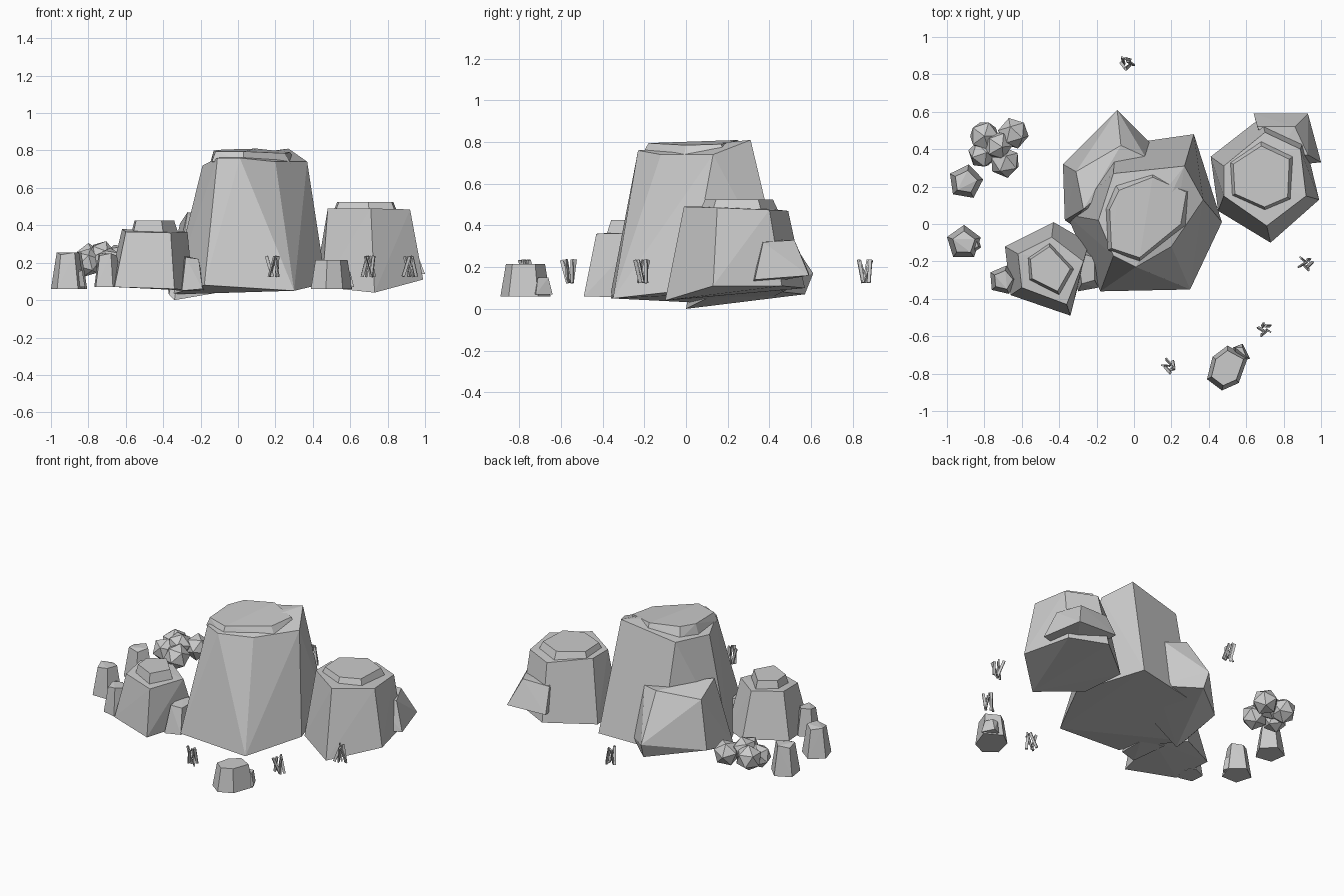
import bpy, bmesh, math, random
from mathutils import Vector, Matrix

random.seed(4)
stone = bpy.data.materials.new("stone_grey")
stone.diffuse_color = (0.6, 0.6, 0.6, 1)


def finish(name, bm):
    bmesh.ops.recalc_face_normals(bm, faces=bm.faces[:])
    me = bpy.data.meshes.new(name)
    bm.to_mesh(me)
    bm.free()
    me.materials.append(stone)
    ob = bpy.data.objects.new(name, me)
    bpy.context.collection.objects.link(ob)
    return ob


def hull(name, pts):
    """Faceted rock: convex hull of a few corner points."""
    bm = bmesh.new()
    vs = [bm.verts.new(p) for p in pts]
    res = bmesh.ops.convex_hull(bm, input=vs)
    junk = [e for e in set(res["geom_interior"] + res["geom_unused"])
            if isinstance(e, bmesh.types.BMVert) and e.is_valid]
    bmesh.ops.delete(bm, geom=junk, context='VERTS')
    bmesh.ops.dissolve_limit(bm, angle_limit=0.02, verts=bm.verts[:], edges=bm.edges[:])
    return finish(name, bm)


def cap(name, outline, z0, z1, shrink=0.88):
    """Low raised slab on top of a rock."""
    cx = sum(p[0] for p in outline) / len(outline)
    cy = sum(p[1] for p in outline) / len(outline)
    top = [(cx + (x - cx) * shrink, cy + (y - cy) * shrink, z1) for x, y in outline]
    hull(name, [(x, y, z0) for x, y in outline] + top)


# Central tall rock with its cap
hull("main_rock", [
    (-0.18, -0.36, 0.08), (0.30, -0.35, 0.05), (0.47, 0.01, 0.09), (0.32, 0.48, 0.09),
    (-0.10, 0.42, 0.06), (-0.36, 0.05, 0.03),
    (-0.19, 0.02, 0.72), (-0.11, 0.27, 0.74), (0.27, 0.31, 0.81), (0.37, 0.13, 0.74),
    (0.20, -0.12, 0.74), (0.01, -0.23, 0.76), (-0.11, -0.17, 0.76)])
hull("main_rock_cap", [
    (-0.15, 0.08, 0.73), (-0.10, 0.21, 0.73), (0.10, 0.28, 0.74), (0.31, 0.18, 0.73),
    (0.28, -0.01, 0.73), (0.03, -0.21, 0.74), (-0.14, -0.14, 0.74),
    (-0.13, 0.08, 0.80), (-0.08, 0.18, 0.805), (0.10, 0.25, 0.81), (0.28, 0.17, 0.79),
    (0.25, 0.0, 0.785), (0.03, -0.18, 0.795), (-0.12, -0.13, 0.795)])

# Lower rock leaning on the back left of the main one
hull("back_rock", [
    (-0.38, 0.32, 0.10), (-0.09, 0.61, 0.17), (-0.08, 0.57, 0.07), (0.14, 0.38, 0.09),
    (-0.37, 0.02, 0.03), (-0.34, 0.0, 0.0), (-0.05, 0.1, 0.05),
    (-0.31, 0.28, 0.41), (-0.07, 0.42, 0.46), (0.06, 0.36, 0.44), (-0.27, 0.08, 0.47)])

# Right rock, its cap and the wedge behind it
hull("right_rock", [
    (0.41, 0.36, 0.08), (0.68, 0.57, 0.10), (0.91, 0.46, 0.11), (0.99, 0.13, 0.11),
    (0.73, -0.10, 0.04), (0.45, 0.07, 0.07),
    (0.48, 0.31, 0.49), (0.70, 0.49, 0.47), (0.89, 0.40, 0.475), (0.92, 0.15, 0.485),
    (0.71, -0.01, 0.49), (0.48, 0.15, 0.49)])
cap("right_rock_cap", [(0.51, 0.33), (0.68, 0.44), (0.85, 0.36), (0.84, 0.13),
                       (0.70, 0.07), (0.52, 0.15)], 0.475, 0.525)
hull("right_wedge", [
    (0.64, 0.59, 0.17), (0.93, 0.59, 0.16), (1.0, 0.33, 0.14), (0.72, 0.3, 0.11),
    (0.66, 0.52, 0.33), (0.86, 0.52, 0.33), (0.93, 0.37, 0.32), (0.75, 0.35, 0.33)])

# Left rock, its cap and the small stone beside it
hull("left_rock", [
    (-0.69, -0.12, 0.08), (-0.43, 0.01, 0.07), (-0.24, -0.10, 0.05), (-0.34, -0.49, 0.06),
    (-0.66, -0.38, 0.07),
    (-0.62, -0.16, 0.38), (-0.44, -0.07, 0.37), (-0.27, -0.20, 0.365), (-0.36, -0.43, 0.36),
    (-0.60, -0.34, 0.365)])
cap("left_rock_cap", [(-0.57, -0.18), (-0.45, -0.10), (-0.32, -0.24), (-0.40, -0.38),
                      (-0.56, -0.30)], 0.36, 0.425, 0.85)
hull("left_stone", [
    (-0.30, -0.36, 0.05), (-0.19, -0.34, 0.06), (-0.18, -0.15, 0.05), (-0.33, -0.10, 0.05),
    (-0.28, -0.32, 0.23), (-0.21, -0.30, 0.22), (-0.21, -0.18, 0.22), (-0.30, -0.15, 0.24)])


# Small five-sided loose stones
def stone_pebble(name, x, y, r, turn, z0, z1):
    pts = []
    for k in range(5):
        a = turn + k * math.tau / 5
        pts.append((x + r * math.cos(a), y + r * math.sin(a), z0))
        pts.append((x + 0.66 * r * math.cos(a), y + 0.66 * r * math.sin(a),
                    z1 - 0.012 * (k % 2)))
    hull(name, pts)


stone_pebble("pebble_west", -0.91, -0.10, 0.095, 0.3, 0.06, 0.255)
stone_pebble("pebble_west_chip", -0.86, -0.11, 0.045, 0.9, 0.07, 0.16)
stone_pebble("pebble_back", -0.90, 0.225, 0.095, 1.4, 0.06, 0.255)
stone_pebble("pebble_near", -0.70, -0.30, 0.08, 2.6, 0.07, 0.25)

# Front loose rock with a chip at its back
front = [(0.39, -0.83), (0.47, -0.89), (0.56, -0.85), (0.61, -0.71), (0.50, -0.65), (0.42, -0.71)]
hull("front_rock", [(x, y, 0.06) for x, y in front] +
     [(0.50 + (x - 0.50) * 0.78, -0.77 + (y + 0.77) * 0.78, 0.215) for x, y in front])
hull("front_chip", [(0.53, -0.66, 0.07), (0.58, -0.64, 0.07), (0.62, -0.72, 0.07),
                    (0.55, -0.74, 0.07), (0.54, -0.66, 0.15), (0.58, -0.66, 0.15),
                    (0.60, -0.71, 0.15)])

# Bush of faceted balls
for i, (x, y, z, r) in enumerate([
        (-0.80, 0.47, 0.22, 0.085), (-0.645, 0.485, 0.22, 0.085), (-0.69, 0.33, 0.20, 0.085),
        (-0.81, 0.375, 0.20, 0.08), (-0.73, 0.42, 0.24, 0.08)]):
    bm = bmesh.new()
    bmesh.ops.create_icosphere(bm, subdivisions=1, radius=r, matrix=Matrix.Translation((x, y, z))
                               @ Matrix.Rotation(i * 1.1, 4, 'Z') @ Matrix.Rotation(i * 0.7, 4, 'X'))
    finish(f"bush_ball_{i + 1}", bm)

# Grass tufts: thin leaning blades
for i, (x, y) in enumerate([(-0.04, 0.86), (0.92, -0.21), (0.70, -0.56), (0.19, -0.76)]):
    bm = bmesh.new()
    for k in range(5):
        a = k * math.tau / 5 + i
        foot = Vector((x + 0.022 * math.cos(a), y + 0.022 * math.sin(a), 0.18))
        lean = Matrix.Rotation(random.uniform(-0.35, 0.35), 4, 'X') @ \
            Matrix.Rotation(random.uniform(-0.35, 0.35), 4, 'Y') @ Matrix.Rotation(a, 4, 'Z')
        size = Matrix.Diagonal((0.016, 0.009, 0.115, 1))
        bmesh.ops.create_cube(bm, size=1, matrix=Matrix.Translation(foot) @ lean @ size)
    finish(f"grass_tuft_{i + 1}", bm)
